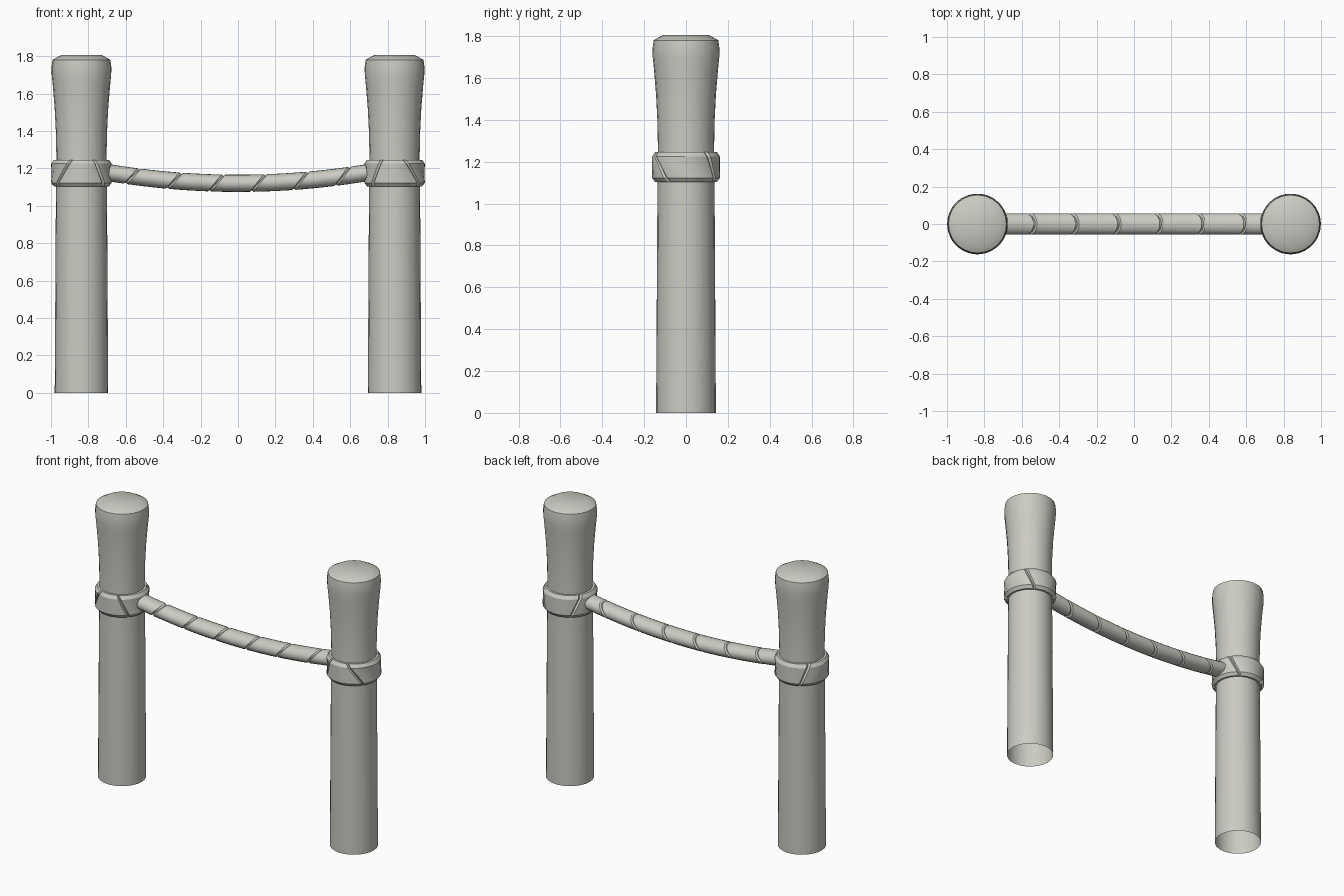
import bpy
import bmesh
import math

cube = bpy.data.objects.get("Cube")
if cube:
    bpy.data.objects.remove(cube, do_unlink=True)

stone = bpy.data.materials.new("pale_grey")
stone.use_nodes = True
COLOUR = (0.6, 0.6, 0.55, 1)
stone.diffuse_color = COLOUR
stone.node_tree.nodes["Principled BSDF"].inputs["Base Color"].default_value = COLOUR


def skin(name, loops, wrap_loops=False, wrap_points=True, cap_end=False, angle=40):
    """Bridge consecutive point loops with quads."""
    bm = bmesh.new()
    rows = [[bm.verts.new(p) for p in loop] for loop in loops]
    n, m = len(rows), len(rows[0])
    for i in range(n if wrap_loops else n - 1):
        a, b = rows[i], rows[(i + 1) % n]
        for j in range(m if wrap_points else m - 1):
            k = (j + 1) % m
            bm.faces.new((a[j], a[k], b[k], b[j]))
    if cap_end:
        bm.faces.new(rows[-1])
    bmesh.ops.recalc_face_normals(bm, faces=bm.faces)
    mesh = bpy.data.meshes.new(name)
    bm.to_mesh(mesh)
    bm.free()
    mesh.materials.append(stone)
    obj = bpy.data.objects.new(name, mesh)
    bpy.context.collection.objects.link(obj)
    bpy.ops.object.select_all(action='DESELECT')
    obj.select_set(True)
    bpy.context.view_layer.objects.active = obj
    bpy.ops.object.shade_smooth_by_angle(angle=math.radians(angle))
    return obj


POST_X = 0.837
SIDES = 24
# radius and height up the flared post, open at the bottom
POST = [(0.143, 0), (0.137, 1.0), (0.134, 1.25), (0.137, 1.4), (0.143, 1.52),
        (0.153, 1.64), (0.159, 1.7), (0.16, 1.74), (0.155, 1.78), (0.11, 1.805)]
# radius and height across the wrapped collar
COLLAR = [(0.13, 1.103), (0.147, 1.103), (0.162, 1.122),
          (0.162, 1.225), (0.148, 1.246), (0.13, 1.246)]
# collar grooves: angle at the top and at the bottom, in degrees
GROOVES = [(-115, -140), (-71, -32), (39, 61), (150, 125)]


def collar_loops(side):
    loops = []
    for i, (top0, low0) in enumerate(GROOVES):
        top1, low1 = GROOVES[(i + 1) % len(GROOVES)]
        if i == len(GROOVES) - 1:
            top1, low1 = top1 + 360, low1 + 360
        steps = [0, 0.04] + [s / 8 for s in range(1, 8)] + [0.96]
        for t in steps:
            loop = []
            for r, z in COLLAR:
                h = (z - 1.103) / 0.143
                start = low0 + (top0 - low0) * h
                end = low1 + (top1 - low1) * h
                a = math.radians(start + (end - start) * t)
                rr = r - 0.01 if t == 0 and r > 0.14 else r
                loop.append((side * (POST_X + rr * math.cos(a)), rr * math.sin(a), z))
            loops.append(loop)
    return loops


# posts and their wrapped collars
for side, word in ((1, "left"), (-1, "right")):
    circles = [[(side * POST_X + r * math.cos(2 * math.pi * j / SIDES),
                 r * math.sin(2 * math.pi * j / SIDES), z) for j in range(SIDES)]
               for r, z in POST]
    skin(word + "_post", circles, cap_end=True, angle=35)
    skin(word + "_collar", collar_loops(side), wrap_loops=True, wrap_points=False, angle=30)


# sagging rope, with slanted grooves between its strands
def rope_loop(s, scale):
    loop = []
    for j in range(20):
        a = 2 * math.pi * j / 20
        x = s + 0.037 * math.cos(a)
        z = 1.12 + 0.055 * (x / 0.68) ** 2
        loop.append((x, 0.057 * scale * math.sin(a), z + 0.046 * scale * math.cos(a)))
    return loop


PITCH = 0.225
rope = []
for i in range(7):
    s = -0.79 + i * PITCH
    rope.append(rope_loop(s, 0.84))
    for t in (0.045, 0.25, 0.5, 0.75, 0.955):
        rope.append(rope_loop(s + t * PITCH, 1.0))
skin("rope", rope, angle=30)
